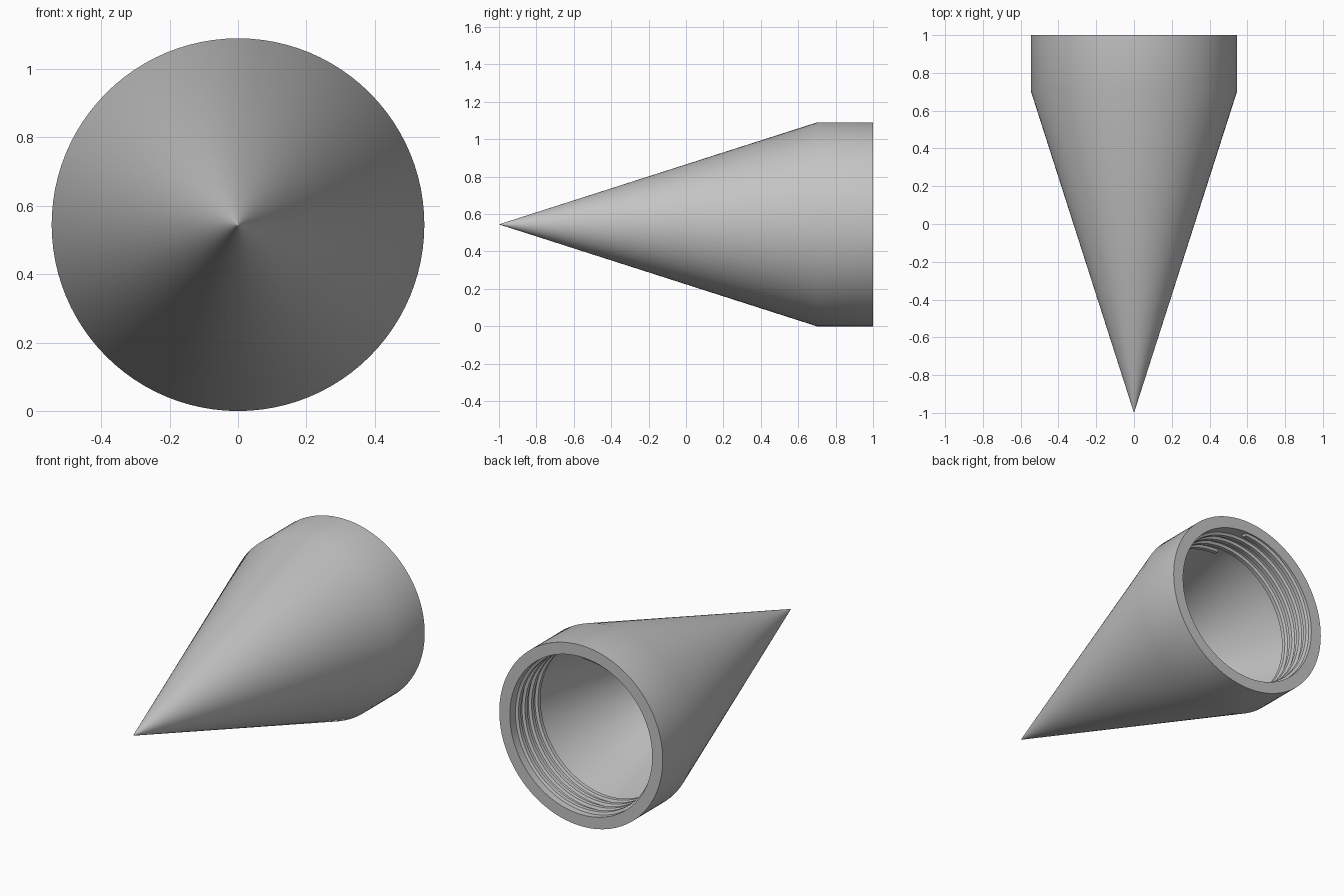
import bpy, bmesh
from math import sin, cos, tau

cube = bpy.data.objects.get("Cube")
if cube:
    bpy.data.objects.remove(cube)

RADIUS = 0.545      # outer radius, also the height of the axis
BORE = 0.475        # inner radius of the open socket
SEGMENTS = 96

grey = bpy.data.materials.new("plain grey")
grey.use_nodes = True
colour = (0.55, 0.55, 0.55, 1)
grey.diffuse_color = colour
grey.node_tree.nodes["Principled BSDF"].inputs["Base Color"].default_value = colour


def finish(bm, name):
    bmesh.ops.recalc_face_normals(bm, faces=bm.faces)
    mesh = bpy.data.meshes.new(name)
    bm.to_mesh(mesh)
    bm.free()
    mesh.materials.append(grey)
    obj = bpy.data.objects.new(name, mesh)
    bpy.context.collection.objects.link(obj)
    bpy.ops.object.select_all(action='DESELECT')
    obj.select_set(True)
    bpy.context.view_layer.objects.active = obj
    bpy.ops.object.shade_smooth_by_angle()
    return obj


# Hollow cone with a straight collar, turned around the y axis
profile = [(0, -1), (0.004, -0.988), (RADIUS, 0.7), (RADIUS, 1),
           (BORE, 1), (BORE, 0.7), (0.004, -0.768), (0, -0.78)]
bm = bmesh.new()
verts = [bm.verts.new((0, y, RADIUS - r)) for r, y in profile]
edges = [bm.edges.new(pair) for pair in zip(verts, verts[1:])]
bmesh.ops.spin(bm, geom=verts + edges, cent=(0, 0, RADIUS), axis=(0, 1, 0),
               angle=tau, steps=SEGMENTS, use_merge=True)
bmesh.ops.remove_doubles(bm, verts=bm.verts, dist=0.00001)
finish(bm, "hollow_cone")

# Helical thread ridge inside the collar
PITCH, TURNS, START = 0.062, 4, 0.725
section = [(BORE + 0.006, -0.022), (BORE - 0.015, -0.012),
           (BORE - 0.015, 0.012), (BORE + 0.006, 0.022)]
bm = bmesh.new()
rings = []
for i in range(SEGMENTS * TURNS + 1):
    a = tau * i / SEGMENTS
    y0 = START + PITCH * i / SEGMENTS
    rings.append([bm.verts.new((r * sin(a), y0 + dy, RADIUS + r * cos(a)))
                  for r, dy in section])
for a, b in zip(rings, rings[1:]):
    for k in range(4):
        j = (k + 1) % 4
        bm.faces.new((a[k], a[j], b[j], b[k]))
bm.faces.new(rings[0])
bm.faces.new(rings[-1])
finish(bm, "inner_thread")
